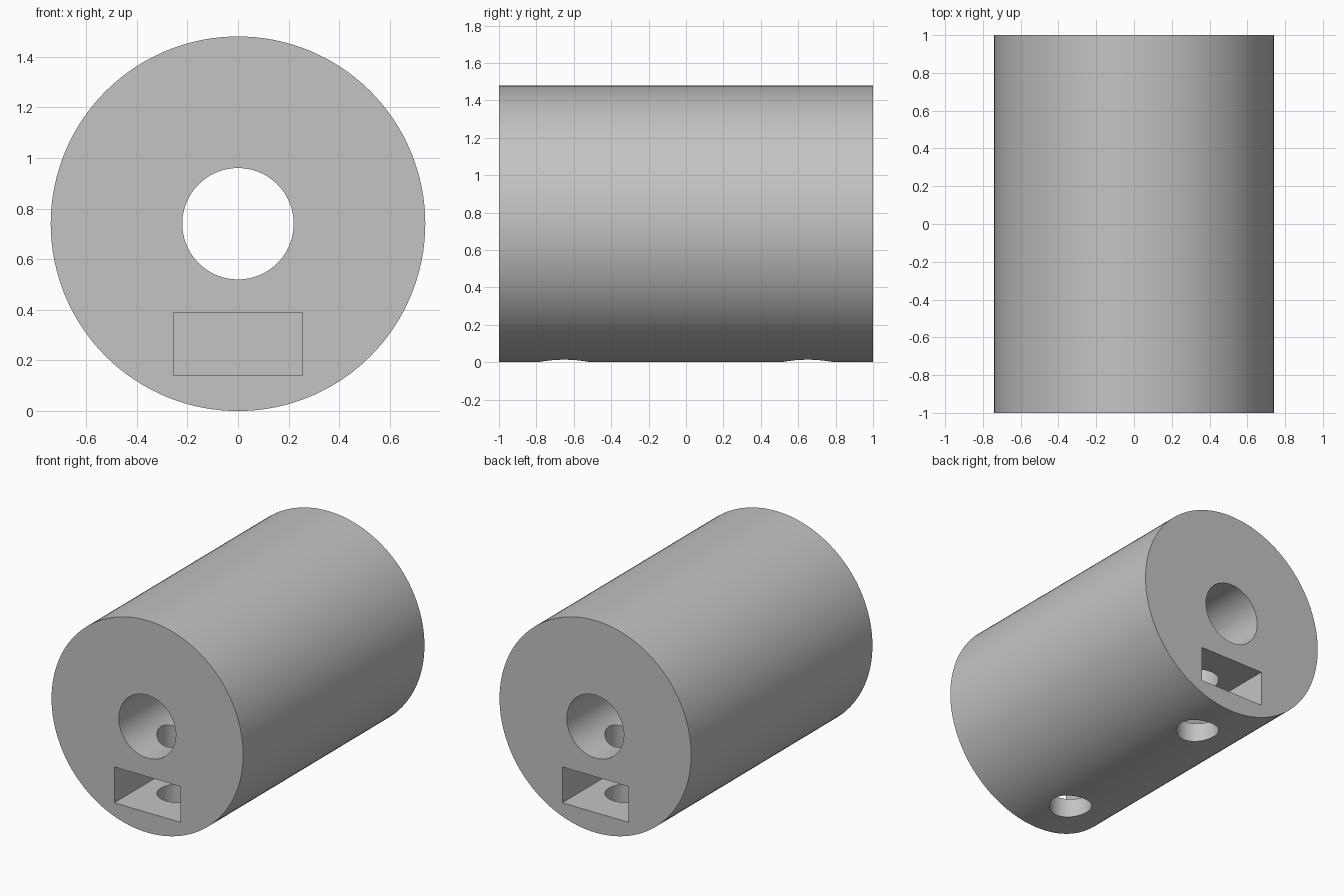
import bpy
from math import radians

cube = bpy.data.objects.get("Cube")
if cube:
    bpy.data.objects.remove(cube, do_unlink=True)

RADIUS, LENGTH = 0.74, 2.0
BORE_RADIUS, PIN_RADIUS = 0.22, 0.14
POCKET_WIDTH, POCKET_LOW, POCKET_HIGH, POCKET_DEPTH = 0.51, 0.14, 0.39, 0.5
PIN_Y = 0.65

grey = bpy.data.materials.new("plain grey")
grey.use_nodes = True
colour = (0.55, 0.55, 0.55, 1)
grey.diffuse_color = colour
grey.node_tree.nodes["Principled BSDF"].inputs["Base Color"].default_value = colour


def cylinder(name, radius, depth, location, along_y=False, sides=96):
    rotation = (radians(90), 0, 0) if along_y else (0, 0, 0)
    bpy.ops.mesh.primitive_cylinder_add(vertices=sides, radius=radius, depth=depth,
                                        location=location, rotation=rotation)
    obj = bpy.context.object
    obj.name = name
    obj.data.materials.append(grey)
    return obj


def box(name, size, location):
    bpy.ops.mesh.primitive_cube_add(size=1, location=location)
    obj = bpy.context.object
    obj.name = name
    obj.scale = size
    obj.data.materials.append(grey)
    return obj


def cut(target, cutter):
    cutter.hide_render = True
    modifier = target.modifiers.new("cut", 'BOOLEAN')
    modifier.operation = 'DIFFERENCE'
    modifier.solver = 'EXACT'
    modifier.object = cutter
    bpy.context.view_layer.objects.active = target
    bpy.ops.object.modifier_apply(modifier=modifier.name)
    bpy.data.objects.remove(cutter, do_unlink=True)


# Round body with a bore from end to end
body = cylinder("round_body", RADIUS, LENGTH, (0, 0, RADIUS), True, 128)
cut(body, cylinder("bore_cutter", BORE_RADIUS, LENGTH + 0.2, (0, 0, RADIUS), True))

for side in (-1, 1):
    # Blind rectangular pocket in each end
    cut(body, box("pocket_cutter",
                  (POCKET_WIDTH, POCKET_DEPTH + 0.1, POCKET_HIGH - POCKET_LOW),
                  (0, side * (LENGTH / 2 - POCKET_DEPTH / 2 + 0.05),
                   (POCKET_LOW + POCKET_HIGH) / 2)))
    # Pin hole from the underside, through the pocket, into the bore
    cut(body, cylinder("pin_hole_cutter", PIN_RADIUS, RADIUS + 0.1,
                       (0, side * PIN_Y, RADIUS / 2 - 0.05)))

bpy.ops.object.select_all(action='DESELECT')
body.select_set(True)
bpy.context.view_layer.objects.active = body
bpy.ops.object.transform_apply(location=True, rotation=True, scale=True)
bpy.ops.object.shade_smooth_by_angle(angle=radians(30))
